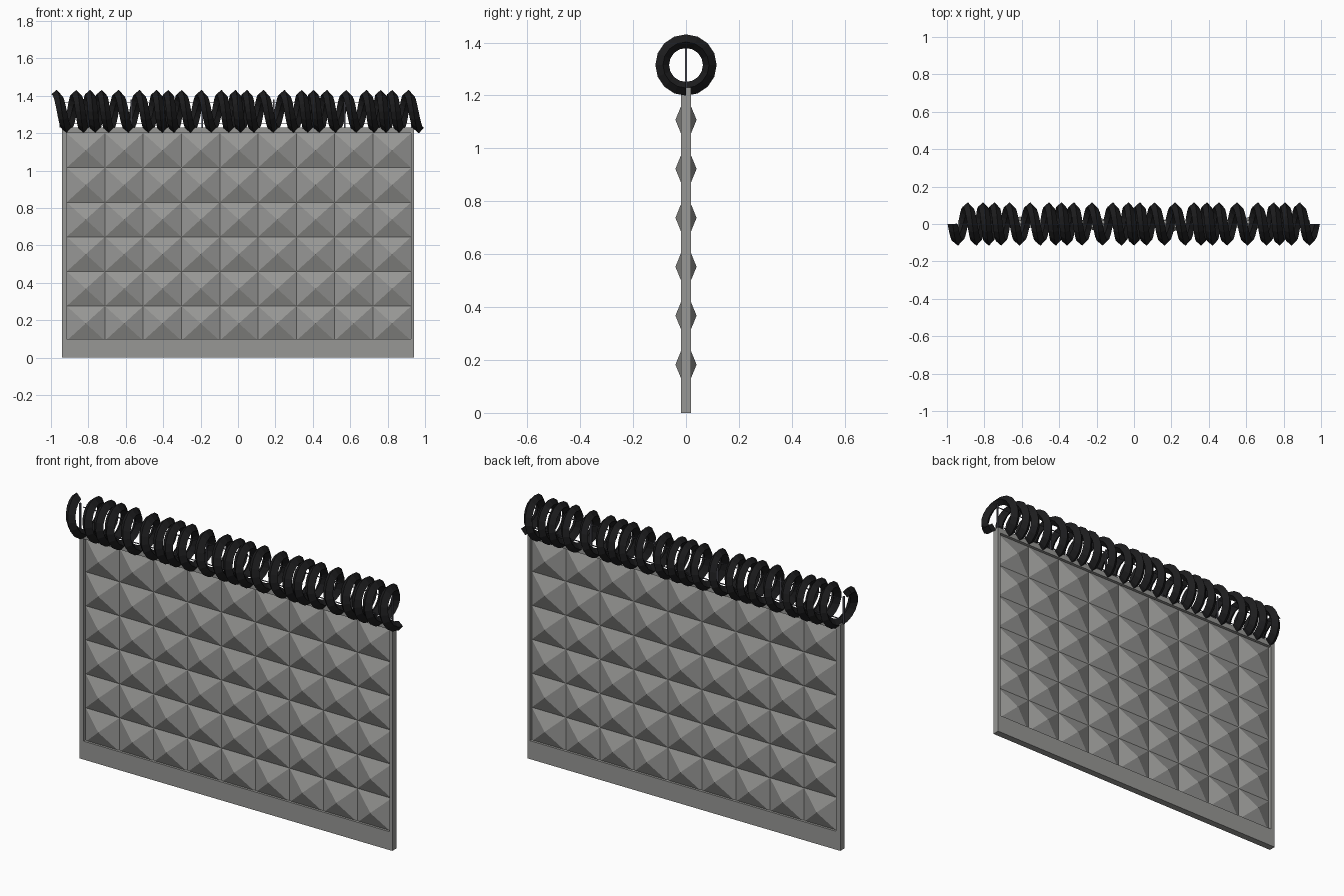
import bpy, bmesh, math
from mathutils import Vector

cube = bpy.data.objects.get("Cube")
if cube:
    bpy.data.objects.remove(cube, do_unlink=True)


def material(name, color):
    m = bpy.data.materials.new(name)
    m.use_nodes = True
    m.diffuse_color = (*color, 1)
    m.node_tree.nodes["Principled BSDF"].inputs["Base Color"].default_value = (*color, 1)
    return m


grey = material("concrete grey", (0.31, 0.31, 0.30))
black = material("wire black", (0.012, 0.012, 0.013))
steel = material("dark steel", (0.09, 0.09, 0.11))


def finish(name, bm, mat):
    bmesh.ops.recalc_face_normals(bm, faces=bm.faces)
    mesh = bpy.data.meshes.new(name)
    bm.to_mesh(mesh)
    bm.free()
    mesh.materials.append(mat)
    obj = bpy.data.objects.new(name, mesh)
    bpy.context.collection.objects.link(obj)
    return obj


def box(name, lo, hi, mat):
    lo, hi = Vector(lo), Vector(hi)
    bm = bmesh.new()
    bmesh.ops.create_cube(bm, size=1)
    for v in bm.verts:
        v.co = (lo + hi) / 2 + v.co * (hi - lo)
    return finish(name, bm, mat)


# Frame around the panel
W, D, H = 0.942, 0.019, 1.23
LEFT, RIGHT, BOTTOM, TOP = -0.916, 0.926, 0.1, 1.2
box("bottom_rail", (-W, -D, 0), (W, D, BOTTOM), grey)
box("top_rail", (-W, -D, TOP), (W, D, H), grey)
box("right_stile", (-W, -D, BOTTOM), (LEFT, D, TOP), grey)
box("left_stile", (RIGHT, -D, BOTTOM), (W, D, TOP), grey)

# Pyramid panel, studded on both faces
COLS, ROWS = 9, 6
cw, ch = (RIGHT - LEFT) / COLS, 0.185
z0 = TOP - ROWS * ch
for name, side in (("front_pyramids", -1), ("back_pyramids", 1)):
    bm = bmesh.new()
    for i in range(COLS):
        for j in range(ROWS):
            x, z = LEFT + i * cw, z0 + j * ch
            corners = [bm.verts.new((x + a * cw, side * 0.002, z + b * ch))
                       for a, b in ((0, 0), (1, 0), (1, 1), (0, 1))]
            tip = bm.verts.new((x + cw / 2, side * 0.04, z + ch / 2))
            for k in range(4):
                bm.faces.new((corners[k], corners[(k + 1) % 4], tip))
    bmesh.ops.remove_doubles(bm, verts=bm.verts, dist=0.0005)
    obj = finish(name, bm, grey)
    # open sheets need their normals turned outward
    if obj.data.polygons[0].normal.y * side < 0:
        obj.data.flip_normals()

# Thin posts and strands that carry the coil
for k in range(6):
    x = -0.95 + k * 0.38
    x = min(x, 0.93)
    box("wire_post", (x - 0.004, -0.004, H), (x + 0.004, 0.004, 1.38), steel)
for z in (1.25, 1.36):
    box("support_strand", (-0.93, -0.002, z), (0.93, 0.002, z + 0.004), steel)

# Coiled ribbon with a ridged section, spacing slightly uneven along the wall
TURNS, STEPS = 22.5, 16
CZ, R_MID, R_HALF, X_HALF = 1.315, 0.09, 0.026, 0.027
bm = bmesh.new()
rings = []
count = int(TURNS * STEPS)
for s in range(count + 1):
    t = s / count
    ang = math.tau * TURNS * t
    run = t * 1.94
    x = -0.97 + run + 0.02 * math.sin(math.tau * run / 0.39)
    ring = []
    for dx, dr in ((-X_HALF, 0.003), (0, R_HALF), (X_HALF, -0.003), (0, -R_HALF)):
        r = R_MID + dr
        ring.append(bm.verts.new((x + dx, -r * math.sin(ang), CZ + r * math.cos(ang))))
    rings.append(ring)
for a, b in zip(rings, rings[1:]):
    for k in range(4):
        n = (k + 1) % 4
        bm.faces.new((a[k], a[n], b[n], b[k]))
bm.faces.new(rings[0])
bm.faces.new(rings[-1])
finish("barbed_coil", bm, black)
